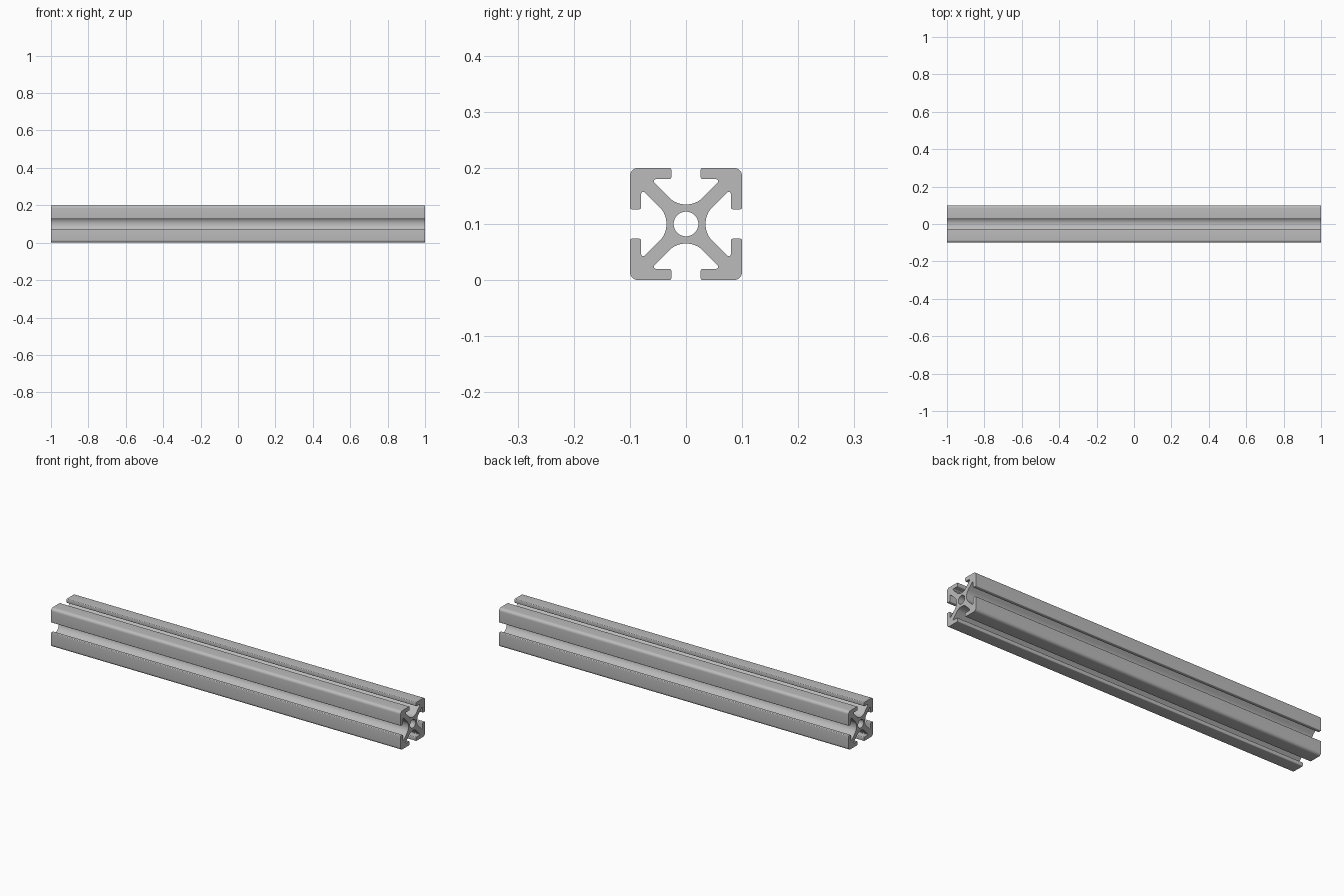
import bpy, bmesh
from math import radians, sin, cos, tan, pi
from mathutils import Vector, Matrix

if "Cube" in bpy.data.objects:
    bpy.data.objects.remove(bpy.data.objects["Cube"], do_unlink=True)

# Brushed aluminium
metal = bpy.data.materials.new("aluminium grey")
metal.use_nodes = True
grey = (0.50, 0.50, 0.50, 1)
metal.diffuse_color = grey
metal.node_tree.nodes["Principled BSDF"].inputs["Base Color"].default_value = grey


def fillet(prev, corner, nxt, radius, steps):
    """Points of a circular arc that rounds one corner."""
    a, b = (prev - corner).normalized(), (nxt - corner).normalized()
    half = a.angle(b) / 2
    centre = corner + (a + b).normalized() * radius / sin(half)
    start = corner + a * radius / tan(half) - centre
    end = corner + b * radius / tan(half) - centre
    turn = start.angle_signed(end)  # clockwise positive
    return [centre + Matrix.Rotation(-turn * i / steps, 2) @ start
            for i in range(steps + 1)]


# Half a quadrant: hub, slot pocket, lip and outer corner as (x, y, radius)
half_arm = [(0.035, 0.018, 0.040), (0.080, 0.063, 0.004),
            (0.080, 0.026, 0.004), (0.100, 0.026, 0.004)]
arm = half_arm + [(0.1, 0.1, 0.015)] + [(y, x, r) for x, y, r in reversed(half_arm)]

# Four arms turned about the centre
corners = []
for quarter in range(4):
    turn = Matrix.Rotation(quarter * pi / 2, 2)
    corners += [(turn @ Vector((x, y)), r) for x, y, r in arm]
outline = []
for i, (p, r) in enumerate(corners):
    nxt = corners[(i + 1) % len(corners)][0]
    outline += fillet(corners[i - 1][0], p, nxt, r, 8)

# Round bore through the hub
bore = [Vector((cos(a), sin(a))) * 0.022
        for a in (2 * pi * i / 48 for i in range(48))]

# Extrude the section along the whole length
curve = bpy.data.curves.new("rail_section", "CURVE")
curve.dimensions = "2D"
curve.fill_mode = "BOTH"
curve.extrude = 1
for ring in (outline, bore):
    spline = curve.splines.new("POLY")
    spline.points.add(len(ring) - 1)
    for point, p in zip(spline.points, ring):
        point.co = (p.x, p.y, 0, 1)
    spline.use_cyclic_u = True
section = bpy.data.objects.new("rail_section", curve)
bpy.context.collection.objects.link(section)
bpy.context.view_layer.update()
mesh = bpy.data.meshes.new_from_object(
    section.evaluated_get(bpy.context.evaluated_depsgraph_get()))
bpy.data.objects.remove(section, do_unlink=True)

# Weld caps to walls and lay the rail along x
bm = bmesh.new()
bm.from_mesh(mesh)
bmesh.ops.remove_doubles(bm, verts=bm.verts, dist=0.00001)
bmesh.ops.recalc_face_normals(bm, faces=bm.faces)
lay_down = Matrix.Rotation(radians(90), 4, "Z") @ Matrix.Rotation(radians(90), 4, "X")
bm.transform(Matrix.Translation((0, 0, 0.1)) @ lay_down)
bm.to_mesh(mesh)
bm.free()

mesh.materials.clear()
mesh.materials.append(metal)
rail = bpy.data.objects.new("slotted_rail", mesh)
bpy.context.collection.objects.link(rail)
bpy.context.view_layer.objects.active = rail
rail.select_set(True)
bpy.ops.object.shade_smooth_by_angle(angle=radians(30))
